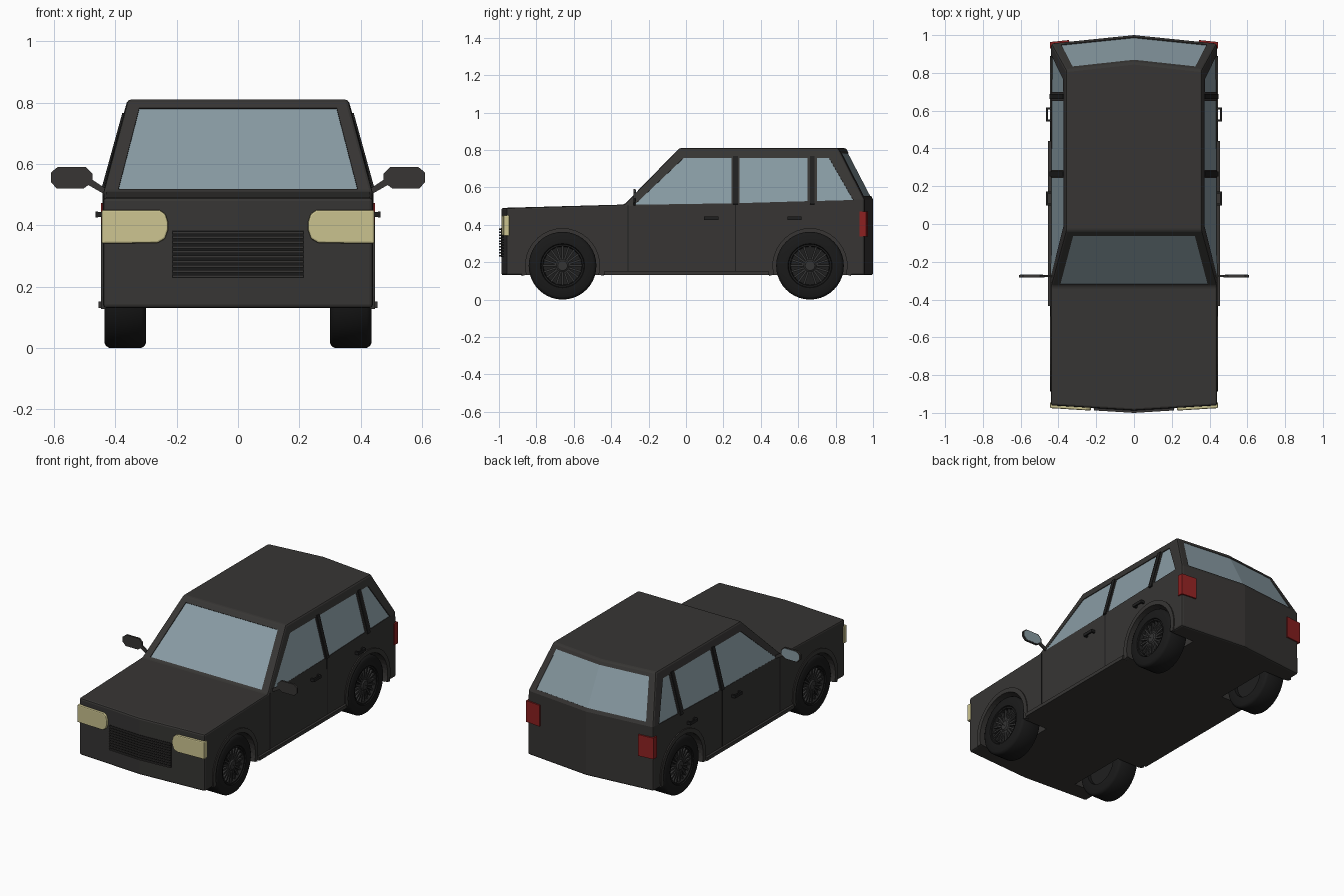
import bpy, bmesh, math
from mathutils import Vector, Matrix

if "Cube" in bpy.data.objects:
    bpy.data.objects.remove(bpy.data.objects["Cube"])


def paint(name, r, g, b):
    m = bpy.data.materials.new(name)
    m.diffuse_color = (r, g, b, 1)
    m.use_nodes = True
    m.node_tree.nodes["Principled BSDF"].inputs["Base Color"].default_value = m.diffuse_color
    return m


BODY = paint("body_paint", .038, .036, .034)
TRIM = paint("black_trim", .014, .014, .014)
TYRE = paint("rubber", .010, .010, .010)
RIM = paint("rim_grey", .035, .035, .035)
GLASS = paint("glass", .25, .33, .37)
LAMP = paint("lamp_yellow", .60, .55, .28)
RED = paint("lamp_red", .27, .015, .015)


def finish(name, bm, mat, mirror=False, bevel=0, smooth=False):
    bmesh.ops.recalc_face_normals(bm, faces=bm.faces[:])
    me = bpy.data.meshes.new(name)
    bm.to_mesh(me)
    bm.free()
    ob = bpy.data.objects.new(name, me)
    bpy.context.collection.objects.link(ob)
    if mat:
        me.materials.append(mat)
    if bevel:
        b = ob.modifiers.new("bevel", 'BEVEL')
        b.width, b.segments, b.limit_method, b.angle_limit = bevel, 2, 'ANGLE', math.radians(28)
    if mirror:
        ob.modifiers.new("mirror", 'MIRROR').use_mirror_merge = False
    if smooth:
        bpy.ops.object.select_all(action='DESELECT')
        ob.select_set(True)
        bpy.context.view_layer.objects.active = ob
        bpy.ops.object.shade_smooth_by_angle(angle=math.radians(35))
    return ob


def slab(name, pts, mat, direction, lo, hi, faces=None, **kw):
    """Closed solid: the outline (or joined faces) swept along a direction."""
    d, n = Vector(direction).normalized(), len(pts)
    faces = faces or [list(range(n))]
    bm = bmesh.new()
    vs = [bm.verts.new(Vector(p) + d * o) for o in (lo, hi) for p in pts]
    edges = {(f[i], f[(i + 1) % len(f)]) for f in faces for i in range(len(f))}
    for f in faces:
        bm.faces.new([vs[i] for i in f])
        bm.faces.new([vs[i + n] for i in reversed(f)])
    for a, b in edges:
        if (b, a) not in edges:
            bm.faces.new([vs[b], vs[a], vs[a + n], vs[b + n]])
    return finish(name, bm, mat, **kw)


def box(name, x, y, z, mat, **kw):
    pts = [(x[0], y[0], z[0]), (x[0], y[1], z[0]), (x[0], y[1], z[1]), (x[0], y[0], z[1])]
    return slab(name, pts, mat, (1, 0, 0), 0, x[1] - x[0], **kw)


def lathe(name, profile, y, z, mat, n=40, **kw):
    """Closed (x, radius) profile revolved round an axis parallel to x."""
    bm = bmesh.new()
    rings = []
    for k in range(n):
        a = 2 * math.pi * k / n
        rings.append([bm.verts.new((x, y + r * math.cos(a), z + r * math.sin(a))) for x, r in profile])
    m = len(profile)
    for k in range(n):
        p, q = rings[k], rings[(k + 1) % n]
        for i in range(m):
            j = (i + 1) % m
            bm.faces.new([p[i], p[j], q[j], q[i]])
    return finish(name, bm, mat, **kw)


def front(x):
    return -.987 + .027 * abs(x) / .44


def rear(x):
    return 1.0 - .045 * abs(x) / .44


def side_x(z):
    return .44 - .276 * (z - .52)


# body shell: side stations as (y at centre, y at corner, z, half width)
stations = [(-.987, -.96, .13, .44), (-.987, -.96, .49, .44), (-.33, -.33, .508, .441),
            (-.035, -.035, .81, .36), (.855, .815, .81, .36), (1.0, .955, .535, .438), (1.0, .955, .13, .44)]
bm = bmesh.new()
rows = [[bm.verts.new(p) for p in ((-w, yk, z), (0, yc, z), (w, yk, z))] for yc, yk, z, w in stations]
for i in range(7):
    a, b = rows[i], rows[(i + 1) % 7]
    for k in (0, 1):
        bm.faces.new([a[k], a[k + 1], b[k + 1], b[k]])
for k in (0, 2):
    bm.faces.new([rows[i][k] for i in (0, 1, 2, 5, 6)])
    bm.faces.new([rows[i][k] for i in (2, 3, 4, 5)])
body = finish("body_shell", bm, BODY, bevel=.022)


def cut(cutter):
    m = body.modifiers.new("cut", 'BOOLEAN')
    m.object, m.operation, m.solver = cutter, 'DIFFERENCE', 'EXACT'
    cutter.hide_render = True
    cutter.hide_viewport = True


def window(name, pts, direction, faces=None, mirror=False):
    """Recess in the shell with a glass pane at its bottom."""
    cut(slab(name + "_cutter", pts, None, direction, -.009, .04, faces=faces, mirror=mirror))
    slab(name, pts, GLASS, direction, -.02, -.005, faces=faces, mirror=mirror)


# side windows
for name, yz in {
    "front_door_window": [(-.275, .508), (-.013, .757), (.243, .757), (.243, .515)],
    "rear_door_window": [(.285, .516), (.285, .757), (.65, .757), (.65, .526)],
    "quarter_window": [(.70, .527), (.70, .757), (.765, .757), (.895, .532)],
}.items():
    window(name, [(side_x(z), y, z) for y, z in yz], (1, 0, .276), mirror=True)

# windscreen and folded rear window
slope = .295 / .302
window("windscreen", [(x, -.33 + (z - .508) * slope, z) for x, z in
                      ((-.39, .518), (.39, .518), (.322, .782), (-.322, .782))], (0, -.72, .70))
rw = []
for z, w in ((.555, .385), (.783, .325)):
    t = (z - .535) / .275
    rw += [(x, rear(x) - .143 * t, z) for x in (-w, 0, w)]
window("rear_window", rw, (0, .88, .47), faces=[[0, 1, 4, 3], [1, 2, 5, 4]])

# door pillars and shut lines
for y in (.264, .675):
    slab("pillar_trim", [(side_x(z), y + d, z) for d, z in ((-.013, .51), (.013, .51), (.013, .765), (-.013, .765))],
         TRIM, (1, 0, .276), -.01, .005, mirror=True)
for y in (-.31, .264):
    box("door_seam", (.43, .4415), (y - .003, y + .003), (.15, .505), TRIM, mirror=True)

# wheels, wells and arches
R = .181
for end, wy in (("front", -.66), ("rear", .663)):
    well = lathe(end + "_well_cutter", [(.27, .001), (.27, .2), (.5, .2), (.5, .001)], wy, R, None, mirror=True)
    cut(well)
    arc = [math.radians(-14 + 208 * k / 20) for k in range(21)]
    pts = [(.43, wy + r * math.cos(a), R + r * math.sin(a)) for r in (.198, .226) for a in arc]
    slab(end + "_arch", pts, BODY, (1, 0, 0), 0, .016, mirror=True,
         faces=[[k, k + 1, k + 22, k + 21] for k in range(20)])
    lathe(end + "_tyre", [(.30, .115), (.30, .165), (.305, .175), (.315, R), (.42, R), (.430, .175),
                          (.436, .165), (.436, .118), (.425, .112), (.32, .112)], wy, R, TYRE,
          mirror=True, smooth=True)
    lathe(end + "_rim", [(.32, .001), (.32, .114), (.43, .114), (.43, .106), (.408, .102), (.408, .001)],
          wy, R, TRIM, mirror=True)
    lathe(end + "_hub", [(.40, .001), (.40, .034), (.422, .034), (.428, .026), (.428, .001)], wy, R, RIM,
          n=20, mirror=True)
    bm = bmesh.new()
    for k in range(20):
        m = (Matrix.Translation((.414, wy, R)) @ Matrix.Rotation(math.tau * k / 20, 4, 'X')
             @ Matrix.Translation((0, .068, 0)) @ Matrix.Diagonal((.014, .08, .011, 1)))
        bmesh.ops.create_cube(bm, size=1, matrix=m)
    finish(end + "_spokes", bm, RIM, mirror=True)

# sills
box("side_sill", (.42, .455), (-.435, .44), (.13, .152), BODY, mirror=True)

# door handles: bar on two posts
for y in (.135, .58):
    box("handle_bar", (.456, .465), (y - .038, y + .038), (.426, .444), TRIM, mirror=True)
    for s in (-.032, .032):
        box("handle_post", (.43, .46), (y + s - .006, y + s + .006), (.427, .443), TRIM, mirror=True)

# door mirrors
octa = [(.475, .54), (.475, .568), (.497, .59), (.588, .59), (.61, .572), (.61, .54), (.59, .519), (.505, .519)]
slab("mirror_housing", [(x, -.275, z) for x, z in octa], BODY, (0, 1, 0), -.007, .005, mirror=True)
slab("mirror_glass", [(.543 + (x - .543) * .9, -.275, .555 + (z - .555) * .88) for x, z in octa],
     GLASS, (0, 1, 0), .003, .0065, mirror=True)
slab("mirror_arm", [(.425, -.275, .495), (.425, -.275, .515), (.485, -.275, .555), (.495, -.275, .535)],
     BODY, (0, 1, 0), -.005, .004, mirror=True)

# headlights: rounded inner end, wrapped round the corner
lamp = [(.445, .34), (.445, .45), (.255, .45), (.236, .436), (.228, .41), (.228, .385), (.238, .356), (.262, .342)]
slab("headlight", [(x, front(x), z) for x, z in lamp], LAMP, (0, 1, 0), -.015, .016, mirror=True, bevel=.006)

# tail lights
slab("tail_light", [(x, rear(x), z) for x, z in ((.345, .338), (.446, .338), (.446, .472), (.345, .472))],
     RED, (0, 1, 0), -.026, .009, mirror=True)


# grille: backing plate and slats following the folded nose
def nose_bar(name, z0, z1, w, lo, hi, mat):
    pts = [(x, front(x), z) for z in (z0, z1) for x in (-w, 0, w)]
    slab(name, pts, mat, (0, -1, 0), lo, hi, faces=[[0, 1, 4, 3], [1, 2, 5, 4]])


nose_bar("grille_back", .228, .383, .215, -.01, .003, TYRE)
for k in range(10):
    z = .230 + k * .0158
    nose_bar("grille_slat", z, z + .008, .213, 0, .013, BODY)
